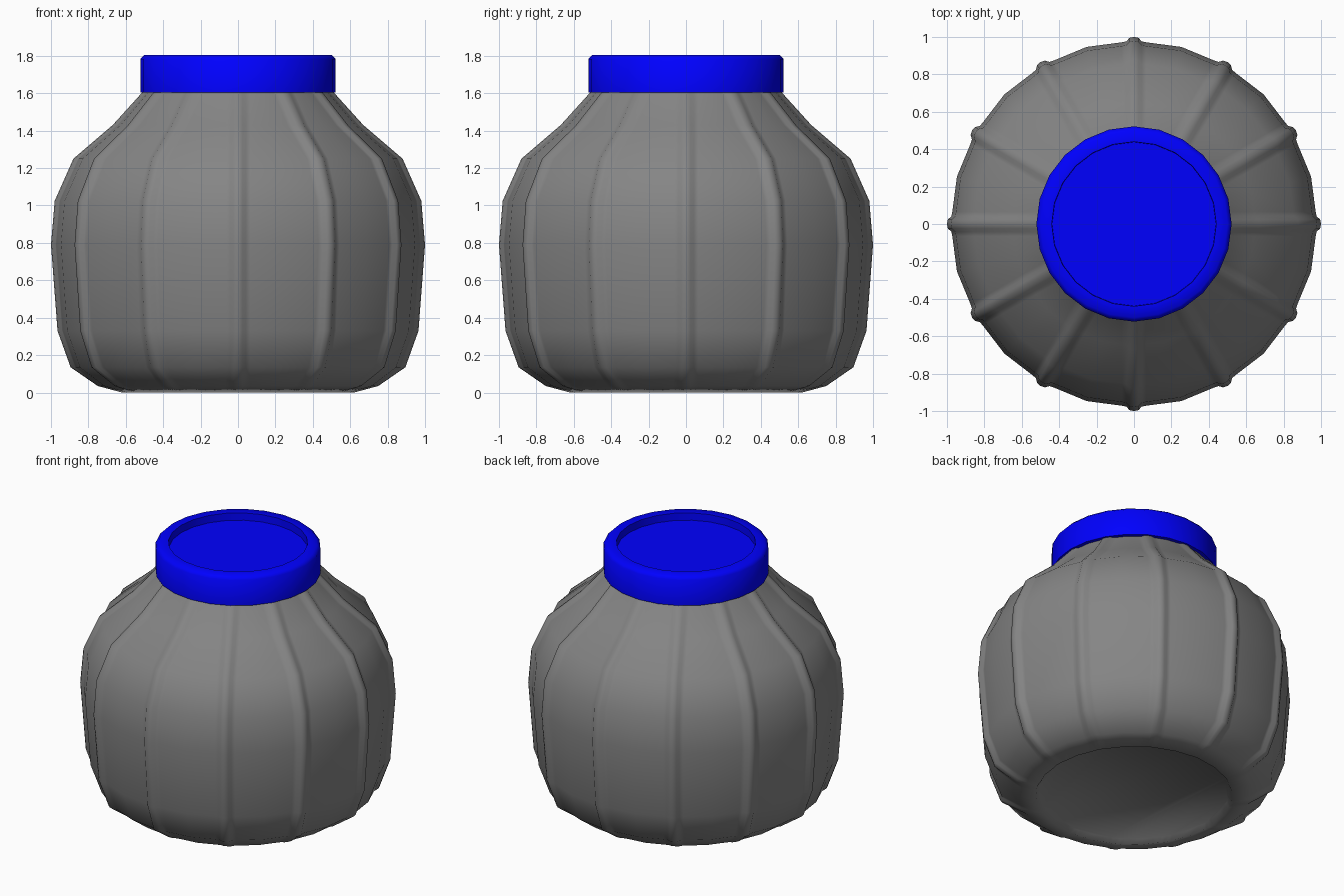
import bpy, bmesh
from math import radians, cos, sin, pi, atan2, hypot

if "Cube" in bpy.data.objects:
    bpy.data.objects.remove(bpy.data.objects["Cube"])


def loft(name, rings, angle, colour):
    """Skin a stack of closed rings, cap both ends, shade smooth."""
    bm = bmesh.new()
    rings = [[bm.verts.new(p) for p in ring] for ring in rings]
    n = len(rings[0])
    for a, b in zip(rings, rings[1:]):
        for i in range(n):
            j = (i + 1) % n
            bm.faces.new((a[i], a[j], b[j], b[i]))
    bm.faces.new(rings[0])
    bm.faces.new(rings[-1])
    bmesh.ops.recalc_face_normals(bm, faces=bm.faces)
    me = bpy.data.meshes.new(name)
    bm.to_mesh(me)
    bm.free()
    mat = bpy.data.materials.new(name + "_colour")
    mat.diffuse_color = colour
    mat.use_nodes = True
    mat.node_tree.nodes["Principled BSDF"].inputs["Base Color"].default_value = mat.diffuse_color
    me.materials.append(mat)
    ob = bpy.data.objects.new(name, me)
    bpy.context.collection.objects.link(ob)
    bpy.ops.object.select_all(action='DESELECT')
    ob.select_set(True)
    bpy.context.view_layer.objects.active = ob
    bpy.ops.object.shade_smooth_by_angle(angle=radians(angle))
    return ob


def ribbed_ring(r, z, h, count=12):
    """Round section with soft ribs of height h; one flat corner between ribs."""
    ring = []
    for k in range(count):
        base = 2 * pi * k / count
        for side, rise in ((-0.065, -0.0085), (-0.042, -0.004), (-0.024, 0.75 * h), (0, h),
                           (0.024, 0.75 * h), (0.042, -0.004), (0.065, -0.0085)):
            x = r + rise
            d, a = hypot(x, side), base + atan2(side, x)
            ring.append((d * cos(a), d * sin(a), z))
        a = base + pi / count
        ring.append((r * cos(a), r * sin(a), z))
    return ring


# Jar body with recessed base and twelve moulded ribs: radius, height, rib height
body = [(0.60, 0.03, 0.0), (0.62, 0.0, 0.0), (0.74, 0.035, 0.01), (0.875, 0.135, 0.02),
        (0.945, 0.33, 0.02), (0.98, 0.79, 0.02), (0.96, 1.025, 0.02), (0.86, 1.25, 0.02),
        (0.65, 1.43, 0.02), (0.50, 1.60, 0.016), (0.47, 1.64, 0.0)]
loft("jar_body", [ribbed_ring(*p) for p in body], 75, (0.235, 0.235, 0.235, 1))

# Blue lid with chamfered rim and recessed top
lid = [(0.48, 1.605), (0.522, 1.605), (0.522, 1.783), (0.50, 1.805),
       (0.44, 1.805), (0.438, 1.755)]
loft("lid", [[(r * cos(2 * pi * i / 24), r * sin(2 * pi * i / 24), z) for i in range(24)]
             for r, z in lid], 50, (0.0, 0.0, 1.0, 1))
